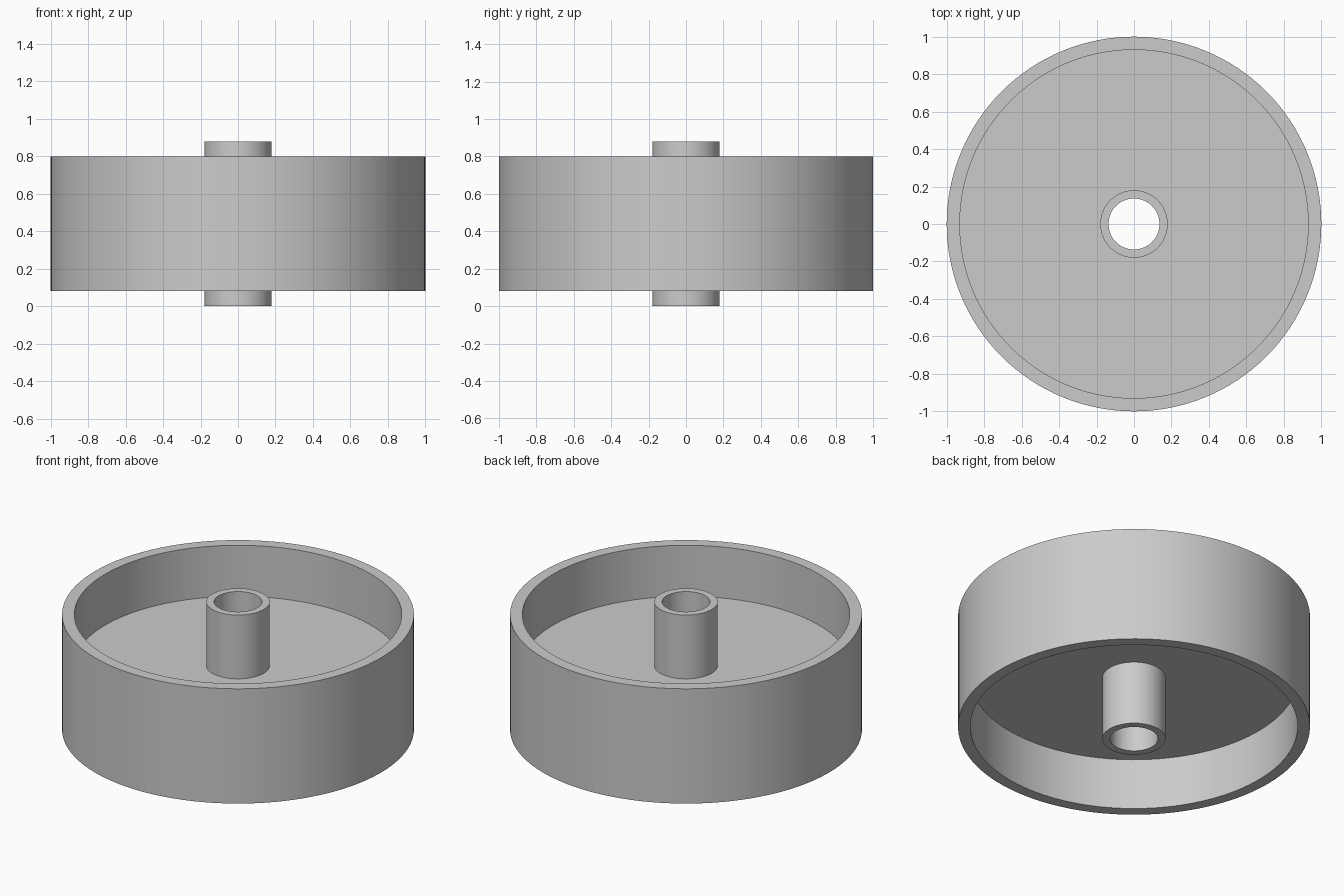
import bpy
import bmesh
import math

if "Cube" in bpy.data.objects:
    bpy.data.objects.remove(bpy.data.objects["Cube"], do_unlink=True)

SEGMENTS = 128
MID_Z = 0.44          # height of the symmetry plane
HUB_HALF, RIM_HALF, WEB_HALF = 0.44, 0.36, 0.04
BORE_R, HUB_R, RIM_IN_R, RIM_R = 0.136, 0.18, 0.93, 1.0

# Plain grey material
grey = bpy.data.materials.new("plain grey")
grey.use_nodes = True
colour = (0.6, 0.6, 0.6, 1.0)
grey.diffuse_color = colour
grey.node_tree.nodes["Principled BSDF"].inputs["Base Color"].default_value = colour

# Upper half of the cross-section (radius, height above mid plane), bore to rim
upper = [
    (BORE_R, HUB_HALF), (HUB_R, HUB_HALF),      # hub sleeve
    (HUB_R, WEB_HALF), (RIM_IN_R, WEB_HALF),    # web disc
    (RIM_IN_R, RIM_HALF), (RIM_R, RIM_HALF),    # outer rim
]
section = upper + [(r, -h) for r, h in reversed(upper)]


def revolve(name, profile, material):
    """Spin a closed cross-section around the z axis into one solid."""
    bm = bmesh.new()
    verts = [bm.verts.new((r, 0, MID_Z + h)) for r, h in profile]
    edges = [bm.edges.new((v, verts[(i + 1) % len(verts)]))
             for i, v in enumerate(verts)]
    bmesh.ops.spin(bm, geom=verts + edges, cent=(0, 0, 0), axis=(0, 0, 1),
                   angle=math.tau, steps=SEGMENTS, use_merge=True)
    bmesh.ops.remove_doubles(bm, verts=bm.verts[:], dist=0.0001)
    bmesh.ops.recalc_face_normals(bm, faces=bm.faces[:])
    mesh = bpy.data.meshes.new(name)
    bm.to_mesh(mesh)
    bm.free()
    mesh.materials.append(material)
    obj = bpy.data.objects.new(name, mesh)
    bpy.context.collection.objects.link(obj)
    return obj


# Wheel: rim, web and hub as one turned piece
wheel = revolve("wheel", section, grey)
bpy.ops.object.select_all(action='DESELECT')
wheel.select_set(True)
bpy.context.view_layer.objects.active = wheel
bpy.ops.object.shade_smooth_by_angle(angle=math.radians(30))
